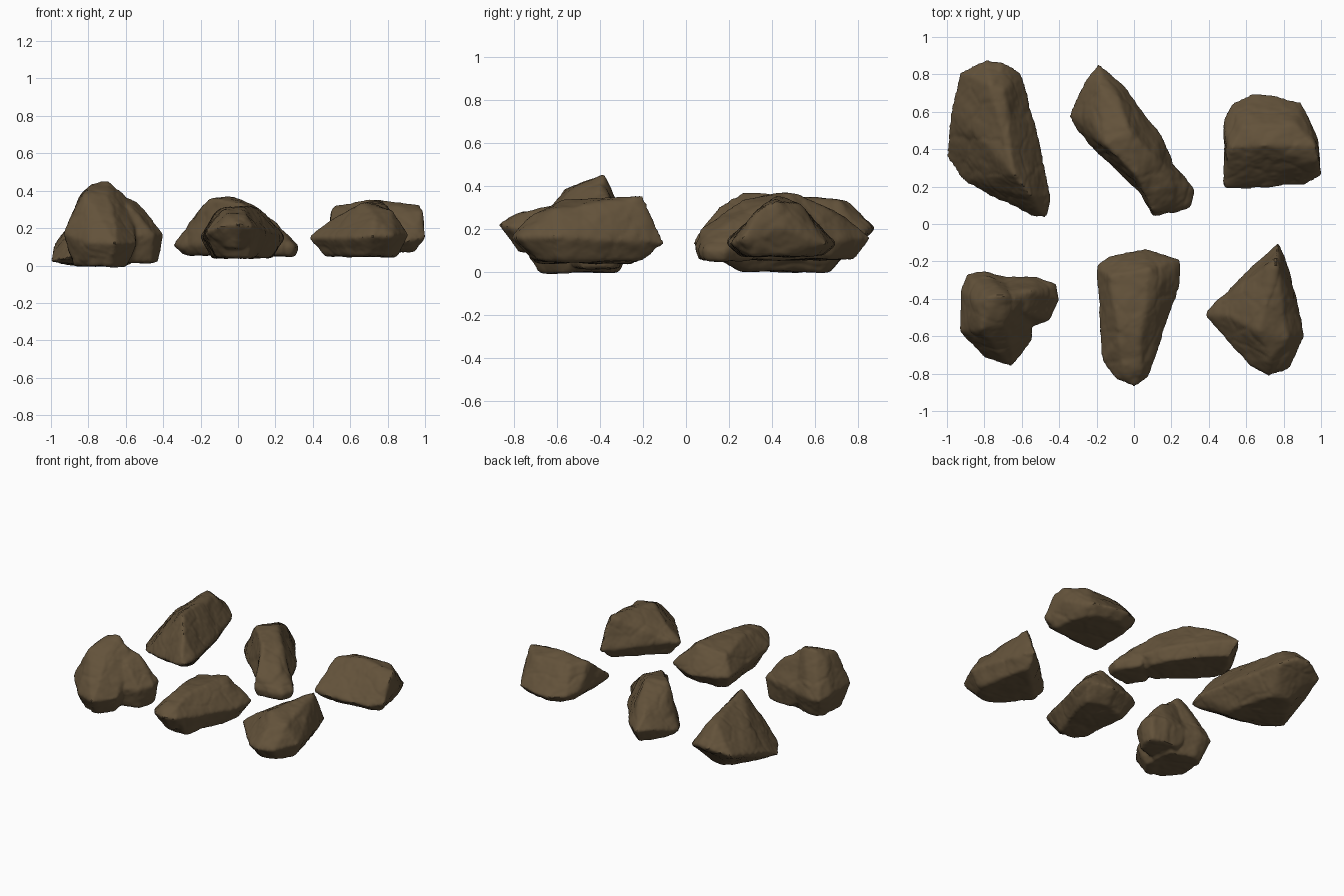
import bpy
import bmesh
from mathutils import Vector, noise

if "Cube" in bpy.data.objects:
    bpy.data.objects.remove(bpy.data.objects["Cube"])

# Single earthy stone colour
stone = bpy.data.materials.new("brown_stone")
stone.use_nodes = True
colour = (0.125, 0.085, 0.043, 1)
stone.diffuse_color = colour
shader = next(n for n in stone.node_tree.nodes if n.type == 'BSDF_PRINCIPLED')
shader.inputs["Base Color"].default_value = colour
shader.inputs["Roughness"].default_value = 0.9


def add_chunk(bm, girdle, crest, base, inset):
    """Convex block: widest girdle, crest points above, shrunken girdle as the underside."""
    points = [Vector(p) for p in girdle]
    centre = sum(points, Vector()) / len(points)
    under = [centre.lerp(p, inset) for p in points]
    for p in under:
        p.z = base
    verts = [bm.verts.new(p) for p in points + under + [Vector(p) for p in crest]]
    hull = bmesh.ops.convex_hull(bm, input=verts)
    spare = {g for g in hull["geom_interior"] + hull["geom_unused"]
             if isinstance(g, bmesh.types.BMVert)}
    bmesh.ops.delete(bm, geom=list(spare), context='VERTS')


def weather(position, normal):
    """Broad lumps, fine grain and thin fissures between irregular cells."""
    lumps = noise.noise(position * 7) * 0.008
    grain = noise.fractal(position * 20, 1.0, 2.0, 3) * 0.003
    distances, _ = noise.voronoi(position * 5 + Vector((lumps, grain, lumps)) * 20)
    fissure = max(0, 1 - (distances[1] - distances[0]) * 9) * 0.003
    return position + normal * (lumps + grain - fissure + 0.004)


def make_rock(name, *chunks):
    bm = bmesh.new()
    for girdle, crest, base, inset in chunks:
        add_chunk(bm, girdle, crest, base, inset)
    bmesh.ops.recalc_face_normals(bm, faces=bm.faces)
    mesh = bpy.data.meshes.new(name)
    bm.to_mesh(mesh)
    bm.free()
    mesh.materials.append(stone)
    rock = bpy.data.objects.new(name, mesh)
    bpy.context.collection.objects.link(rock)

    # Fuse the blocks, then soften the broken edges
    remesh = rock.modifiers.new("fuse", 'REMESH')
    remesh.mode = 'VOXEL'
    remesh.voxel_size = 0.012
    soften = rock.modifiers.new("soften", 'SMOOTH')
    soften.factor = 0.5
    soften.iterations = 6
    bpy.ops.object.select_all(action='DESELECT')
    bpy.context.view_layer.objects.active = rock
    rock.select_set(True)
    for modifier in list(rock.modifiers):
        bpy.ops.object.modifier_apply(modifier=modifier.name)

    # Weathered surface
    moved = [weather(v.co.copy(), v.normal.copy()) for v in rock.data.vertices]
    for vertex, place in zip(rock.data.vertices, moved):
        vertex.co = place
    bpy.ops.object.shade_smooth_by_angle(angle=0.6)
    return rock


# Long slab peaking near its narrow end, with a lower knob at the far end
make_rock("back_right_hand_slab", (
    [(-.93, .81, .16), (-.8, .87, .2), (-.69, .86, .2), (-.6, .8, .16), (-.57, .66, .14),
     (-.5, .4, .14), (-.44, .15, .14), (-.47, .03, .13), (-.54, .04, .12), (-.69, .13, .08),
     (-.92, .23, .04), (-1, .36, .02), (-.99, .5, .09), (-.96, .66, .13)],
    [(-.77, .75, .33), (-.7, .71, .33), (-.68, .5, .35), (-.64, .27, .37),
     (-.55, .15, .3), (-.86, .5, .25)], .005, .5))

# Leaning diagonal wedge with a broad flat top and a low broken tip
make_rock("back_middle_wedge", (
    [(-.19, .86, .16), (-.26, .77, .16), (-.34, .58, .11), (-.31, .51, .1), (-.13, .32, .12),
     (.03, .17, .12), (.19, .18, .13), (.21, .34, .13), (.15, .47, .14), (-.05, .73, .15)],
    [(-.19, .75, .25), (-.23, .56, .27), (-.09, .69, .27), (-.15, .42, .36), (-.03, .5, .365),
     (0, .27, .34), (.1, .36, .31), (.07, .19, .28)], .06, .8), (
    [(.02, .19, .12), (.1, .04, .11), (.22, .06, .1), (.3, .09, .1), (.32, .18, .1),
     (.2, .34, .12)],
    [(.05, .18, .28), (0, .32, .34), (.1, .36, .31), (.1, .07, .2), (.2, .2, .23),
     (.22, .1, .16)], .055, .85))

# Prism shaped block
make_rock("back_left_hand_block", (
    [(.48, .19, .14), (.48, .55, .16), (.53, .65, .14), (.63, .69, .13), (.76, .69, .13),
     (.89, .65, .13), (.92, .58, .14), (.98, .45, .2), (1, .26, .15), (.91, .21, .13),
     (.62, .19, .13)],
    [(.51, .4, .31), (.68, .42, .35), (.8, .43, .34), (.97, .42, .33), (.99, .34, .29),
     (.58, .52, .31), (.86, .53, .31)], .075, .75))

# Peaked boulder with a side lobe
make_rock("front_right_hand_peak", (
    [(-.92, -.35, .16), (-.89, -.27, .14), (-.8, -.25, .15), (-.7, -.29, .16), (-.58, -.32, .15),
     (-.54, -.62, .12), (-.62, -.67, .12), (-.66, -.76, .12), (-.8, -.71, .12), (-.93, -.57, .17)],
    [(-.84, -.42, .38), (-.78, -.39, .44), (-.7, -.38, .45), (-.82, -.57, .38),
     (-.69, -.52, .39), (-.61, -.4, .38), (-.66, -.64, .26)], 0, .72), (
    [(-.7, -.29, .17), (-.53, -.28, .18), (-.42, -.32, .17), (-.4, -.4, .17), (-.45, -.51, .16),
     (-.6, -.56, .15)],
    [(-.68, -.38, .4), (-.55, -.36, .34), (-.47, -.38, .26), (-.57, -.48, .31)], .02, .75))

# Tapering tongue, broad at the rear
make_rock("front_middle_tongue", (
    [(-.2, -.22, .15), (-.13, -.17, .15), (.06, -.13, .13), (.25, -.19, .15), (.24, -.33, .15),
     (.17, -.51, .15), (.11, -.66, .17), (.08, -.8, .2), (-.1, -.8, .2), (-.17, -.7, .17),
     (-.18, -.46, .15)],
    [(-.13, -.28, .28), (.08, -.24, .31), (.14, -.32, .28), (.05, -.5, .32),
     (-.08, -.55, .31), (.02, -.7, .29)], .045, .7), (
    [(.1, -.58, .18), (.12, -.7, .19), (.08, -.82, .21), (0, -.87, .22), (-.1, -.83, .21),
     (-.17, -.73, .18), (-.16, -.55, .17)],
    [(-.05, -.79, .27), (.04, -.77, .27), (-.08, -.62, .3), (.03, -.62, .3)], .09, .35))

# Pointed boulder with a blunt front crown and a rear horn
make_rock("front_left_hand_horn", (
    [(.38, -.49, .15), (.41, -.44, .16), (.54, -.34, .15), (.72, -.17, .15), (.77, -.1, .13),
     (.81, -.17, .14), (.87, -.41, .15), (.91, -.61, .16), (.83, -.77, .16), (.72, -.81, .16),
     (.62, -.76, .15), (.53, -.62, .13)],
    [(.76, -.2, .35), (.66, -.41, .32), (.78, -.45, .29), (.49, -.49, .24),
     (.67, -.57, .33), (.82, -.61, .29), (.73, -.72, .26)], .05, .72))
